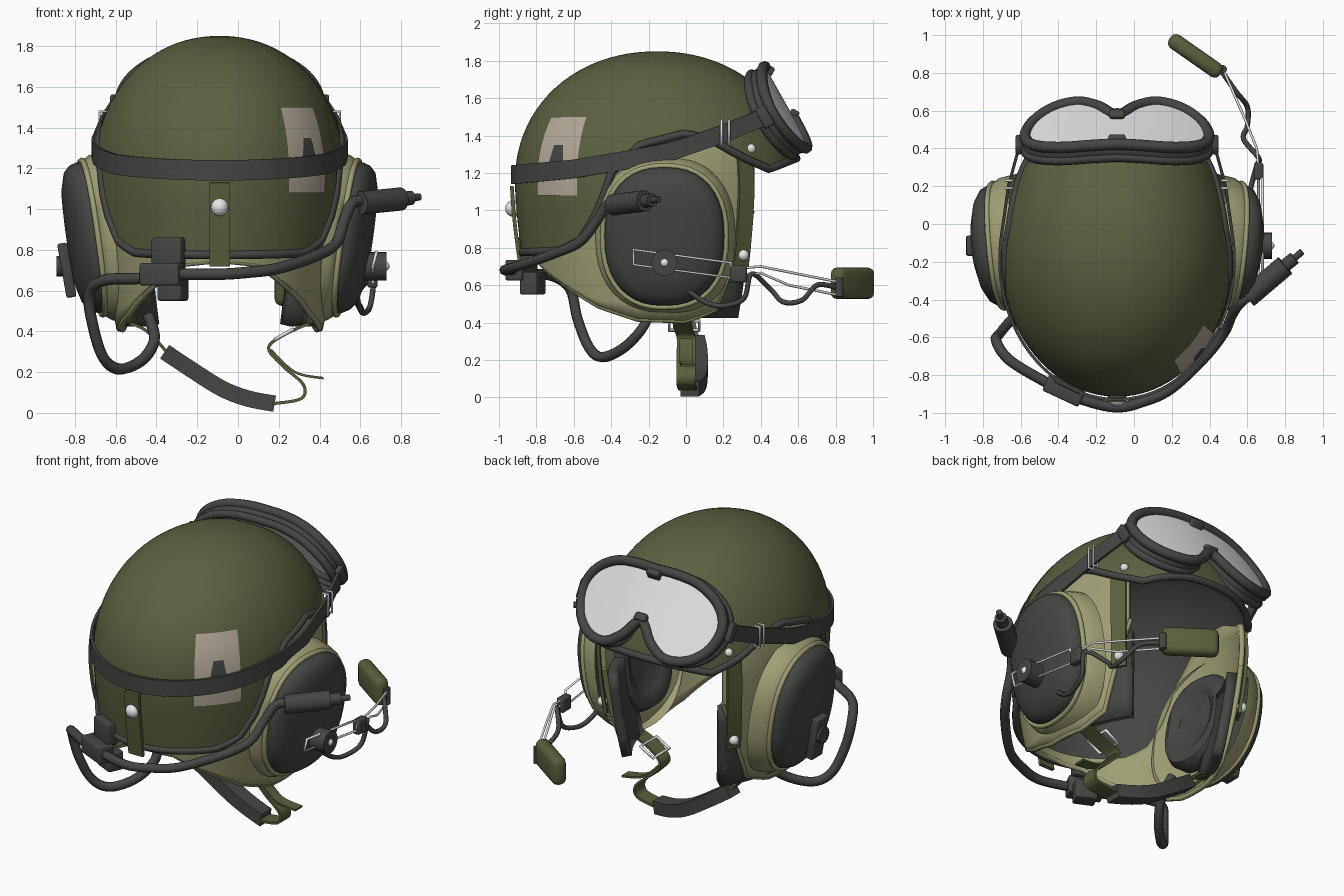
import bpy, bmesh, math
from math import sin, cos, radians, pi
from mathutils import Vector as V

if "Cube" in bpy.data.objects:
    bpy.data.objects.remove(bpy.data.objects["Cube"])

def material(name, r, g, b):
    m = bpy.data.materials.new(name)
    m.use_nodes = True
    m.diffuse_color = (r, g, b, 1)
    m.node_tree.nodes["Principled BSDF"].inputs["Base Color"].default_value = (r, g, b, 1)
    return m

OLIVE = material("olive", .107, .117, .051)
KHAKI = material("khaki", .35, .35, .18)
DARK = material("dark_rubber", .06, .06, .057)
WEB = material("webbing_green", .1, .115, .044)
LENS = material("lens_grey", .85, .85, .85)
PATCH = material("patch_tan", .46, .4, .32)
METAL = material("metal", .8, .8, .8)

CX, CY = -.09, -.155          # helmet centre

# ---------- helpers ----------
def add(name, bm, mat):
    bmesh.ops.remove_doubles(bm, verts=bm.verts, dist=1e-5)
    bmesh.ops.recalc_face_normals(bm, faces=bm.faces)
    me = bpy.data.meshes.new(name)
    bm.to_mesh(me)
    me.materials.append(mat)
    ob = bpy.data.objects.new(name, me)
    bpy.context.collection.objects.link(ob)
    return ob

def loft(name, rings, mat, closed=True, thick=0, caps=False):
    bm = bmesh.new()
    vs = [[bm.verts.new(p) for p in r] for r in rings]
    n = len(rings[0])
    for a, b in zip(vs, vs[1:]):
        for i in range(n if closed else n - 1):
            j = (i + 1) % n
            bm.faces.new((a[i], a[j], b[j], b[i]))
    if caps:
        bm.faces.new(vs[0])
        bm.faces.new(vs[-1])
    ob = add(name, bm, mat)
    if thick:
        md = ob.modifiers.new("thickness", 'SOLIDIFY')
        md.thickness, md.offset = thick, 0

def smooth(pts, n=6, closed=False):
    pts, out = [V(p) for p in pts], []
    m = len(pts)
    for i in range(m if closed else m - 1):
        q = [pts[k % m] if closed else pts[min(max(k, 0), m - 1)] for k in range(i - 1, i + 3)]
        for s in range(n):
            t = s / n
            out.append(.5 * (2 * q[1] + (q[2] - q[0]) * t + (2 * q[0] - 5 * q[1] + 4 * q[2] - q[3]) * t * t
                             + (3 * q[1] - q[0] - 3 * q[2] + q[3]) * t ** 3))
    return out if closed else out + [pts[-1]]

def tube(name, pts, r, mat, closed=False):
    cu = bpy.data.curves.new(name, 'CURVE')
    cu.dimensions, cu.bevel_depth, cu.bevel_resolution, cu.use_fill_caps = '3D', r, 2, True
    sp = cu.splines.new('POLY')
    sp.points.add(len(pts) - 1)
    for p, q in zip(sp.points, pts):
        p.co = (*q, 1)
    sp.use_cyclic_u = closed
    cu.materials.append(mat)
    ob = bpy.data.objects.new(name, cu)
    bpy.context.collection.objects.link(ob)

def ribbon(name, pts, across, w, thick, mat):
    # flat band with a rectangular section
    h, rings = V(across) * w / 2, []
    for i, p in enumerate(pts):
        n = (pts[min(i + 1, len(pts) - 1)] - pts[max(i - 1, 0)]).cross(h).normalized() * thick / 2
        rings.append([p - h - n, p + h - n, p + h + n, p - h + n])
    loft(name, rings, mat, caps=True)

def box(name, loc, size, mat, rot=(0, 0, 0), bevel=.012):
    bm = bmesh.new()
    bmesh.ops.create_cube(bm, size=1)
    bmesh.ops.scale(bm, vec=size, verts=bm.verts)
    bmesh.ops.bevel(bm, geom=bm.edges[:], offset=bevel, segments=3, profile=.5, affect='EDGES')
    ob = add(name, bm, mat)
    ob.location, ob.rotation_euler = loc, [radians(a) for a in rot]

def rod(name, a, b, r, mat):
    a, b = V(a), V(b)
    bm = bmesh.new()
    bmesh.ops.create_cone(bm, cap_ends=True, segments=20, radius1=r, radius2=r, depth=(b - a).length)
    ob = add(name, bm, mat)
    ob.location = (a + b) / 2
    ob.rotation_euler = (b - a).to_track_quat('Z', 'Y').to_euler()

def snap(name, p, r=.03):
    bm = bmesh.new()
    bmesh.ops.create_uvsphere(bm, u_segments=12, v_segments=8, radius=r)
    add(name, bm, METAL).location = p

def lerp(x, table):
    for (a, u), (b, v) in zip(table, table[1:]):
        if x <= b:
            return u + (v - u) * max(0, (x - a) / (b - a))
    return table[-1][1]

# ---------- helmet surface ----------
def dome(z):
    d = z - 1.15
    return max(0, 1 - (d / .7) ** 2.1) ** .476 if d > 0 else 1 - .2 * (-d) ** 1.5

def at(a, z, f):
    # egg plan, fuller towards the brow
    x = math.copysign(abs(sin(a)) ** (1 - .15 * max(0, cos(a))), sin(a))
    return V((CX + .62 * f * x, CY + .76 * f * cos(a), z))

def shell(a, z, k=1):
    return at(a, z, k * dome(z))

def rim(a):
    return lerp(CY + .76 * cos(a), [(-.92, .775), (-.7, .785), (-.58, .84), (-.47, 1.0), (-.4, 1.2), (-.25, 1.35),
                                    (0, 1.41), (.15, 1.38), (.3, 1.29), (.45, 1.22), (.61, 1.28)])

def liner(a, z, k=.94):
    return at(a, z, k * dome(z) - .08 * max(0, 1 - z) ** 2)

AZ = [2 * pi * i / 96 for i in range(96)]
for name, mat, k in (("helmet_shell", OLIVE, 1), ("shell_lining", DARK, .965)):
    loft(name, [[V((0, 0, 0 if k == 1 else -.03 * (1 - s / 28))) + shell(a, 1.85 - (1.85 - rim(a)) * (s / 28) ** 2, k)
                 for a in AZ] for s in range(29)], mat)
tube("shell_edge_trim", [shell(a, rim(a), .995) for a in AZ], .022, DARK, True)

# khaki liner with side flaps, open at the face
LOW = [(44, 1.0), (50, .8), (60, .47), (75, .41), (100, .42), (120, .49), (140, .61), (160, .73), (180, .75)]
LA = [44 + 4 * i for i in range(69)]
lower = lambda d: lerp(min(d, 360 - d), LOW)
loft("liner", [[liner(radians(d), lower(d) + (rim(radians(d)) + .03 - lower(d)) * s / 12) for d in LA]
               for s in range(13)], KHAKI, False, .03)
tube("liner_edge_trim", [liner(radians(d), lower(d)) for d in LA], .016, KHAKI)

# plates that follow the shell
def plate(name, a0, a1, z0, z1, k, mat, taper=0):
    mid, h = (a0 + a1) / 2, (a1 - a0) / 2
    loft(name, [[shell(radians(mid + h * (1 - taper * j / 8) * i / 5), z0 + (z1 - z0) * j / 8, k)
                 for i in range(-5, 6)] for j in range(9)], mat, False)
plate("cloth_patch", 124, 147, 1.08, 1.5, 1.009, PATCH)
plate("patch_mark", 130, 140, 1.2, 1.35, 1.015, DARK, .5)

# ---------- goggles ----------
def gog(u, v, d):
    n = d - .36 * u * u
    return V((CX + u, .54 - .49 * v + .87 * n, 1.57 + .87 * v + .49 * n))

half = [(.14, .232), (.28, .215), (.4, .155), (.47, .07), (.485, -.03), (.44, -.15), (.34, -.235), (.21, -.255), (.1, -.19)]
outline = [(0, .23)] + half + [(0, -.08)] + [(-u, v) for u, v in reversed(half)]
out = [(p.x, p.y) for p in smooth([(u, v, 0) for u, v in outline], 4, True)]
tube("goggle_frame", [gog(u, v, -.005) for u, v in out], .03, DARK, True)
tube("goggle_foam", [gog(u, v, -.085) for u, v in out], .025, DARK, True)
loft("goggle_skirt", [[gog(u, v, d) for u, v in out] for d in (0, -.06, -.1)], DARK, thick=.02)
loft("goggle_lens", [[gog(u * s / 6, .06 + (v - .06) * s / 6, -.005) for u, v in out] for s in range(7)], LENS)
box("goggle_top_vent", gog(0, .2, 0), (.09, .05, .06), DARK, (-30, 0, 0))
box("goggle_nose_vent", gog(0, -.07, 0), (.08, .05, .06), DARK, (-30, 0, 0))

# goggle strap round the shell
STRAP = [(-.92, 1.19), (-.6, 1.22), (-.25, 1.28), (-.06, 1.32), (.2, 1.41)]
def on_shell(d):
    a = radians(d)
    return shell(a, lerp(CY + .76 * cos(a), STRAP), 1.02)
ends = [[V((CX + s * .515, .42, 1.5)), V((CX + s * .575, .2, 1.41))] for s in (1, -1)]
ribbon("goggle_strap", ends[0] + [on_shell(d) for d in range(82, 279, 4)] + ends[1][::-1], (0, 0, 1), .1, .016, DARK)

# ---------- parts on both sides ----------
EY, EZ = -.115, .86
def ear(s, dx, ry, rz, n=40):
    pts = []
    for i in range(n):
        c, q = cos(2 * pi * i / n), sin(2 * pi * i / n)
        y, z = (math.copysign(abs(w) ** .85, w) * r for w, r in ((c, ry), (q, rz)))
        pts.append(V((CX + s * (dx + .14 * z + .09 * y), EY + y, EZ + z)))
    return pts

for s, side in ((1, "left"), (-1, "right")):
    loft(side + "_ear_shell", [ear(s, *r) for r in ((.5, .38, .425), (.585, .36, .405), (.615, .335, .385), (.62, .3, .35))], KHAKI)
    tube(side + "_ear_ring", ear(s, .625, .33, .378), .015, KHAKI, True)
    loft(side + "_ear_cup", [ear(s, d, .32 * a, .37 * b) for d, a, b in (
        (.6, 1, 1), (.65, 1, 1), (.685, .94, .96), (.715, .78, .87), (.738, .5, .66), (.746, .25, .4), (.748, 0, 0))], DARK)
    loft(side + "_ear_pad", [ear(s, d, .21 * a, .28 * a) for d, a in (
        (.55, 1.1), (.48, 1.1), (.44, 1), (.43, .85), (.45, .65), (.46, .6), (.46, 0))], DARK)
    loft(side + "_cheek_pad", [[liner(s * radians(d), z, .87) for d in range(42, 79, 6)]
                               for z in (.43, .55, .7, .85, .95)], DARK, False, .06)
    # flap webbing and snaps
    a = s * radians(50)
    ribbon(side + "_flap_strap", [liner(a, z, .98) for z in (1.3, 1.1, .95, .8, .7)],
           (s * -.5, .87, 0), .09, .02, WEB)
    snap(side + "_flap_snap", liner(a, .76, 1.0))
    snap(side + "_brow_snap", shell(s * radians(47), 1.33, 1.0), .025)
    # goggle hinge and wire buckle
    box(side + "_goggle_hinge", (CX + s * .52, .42, 1.5), (.035, .06, .12), DARK, (30, 0, 0))
    for dy in (-.02, .02):
        tube(side + "_strap_buckle", [V((CX + s * x, .21 + dy, z)) for x, z in
                                      ((.555, 1.35), (.59, 1.35), (.59, 1.48), (.555, 1.48))], .007, METAL, True)

# rear tab with snap
ribbon("rear_tab", [shell(pi, z, 1.022) for z in (1.13, 1.0, .9, .8, .72)], (1, 0, 0), .1, .02, WEB)
snap("rear_tab_snap", shell(pi, 1.01, 1.02), .045)

# ---------- chin strap ----------
chin = smooth([(-.36, .05, .3), (-.24, .065, .22), (-.08, .065, .12), (.05, .05, .07), (.18, .02, .045)], 5)
ribbon("chin_pad", chin, (0, 1, 0), .1, .08, DARK)
ribbon("chin_strap_right", smooth([(-.6, -.02, .46), (-.46, 0, .41), (-.35, .03, .3)]), (0, 1, 0), .09, .015, WEB)
ribbon("chin_strap_left", smooth([(.4, -.02, .46), (.24, -.02, .39), (.15, 0, .32), (.22, 0, .23), (.32, 0, .14),
                                  (.31, 0, .07), (.17, .01, .045)]), (0, 1, 0), .1, .015, WEB)
ribbon("chin_strap_end", smooth([(.16, 0, .31), (.28, 0, .2), (.42, .01, .17)]), (0, 1, 0), .07, .012, WEB)
tube("chin_buckle", [(.18, -.09, .36), (.27, -.09, .41), (.27, .07, .41), (.18, .07, .36)], .01, METAL, True)

# ---------- microphone boom ----------
rod("boom_knob", (.6, EY, .72), (.73, EY, .72), .07, DARK)
snap("boom_knob_screw", (.72, EY, .72), .024)
box("right_ear_plate", (-.84, EY, .7), (.05, .11, .27), DARK, (0, -10, 0))
rod("right_ear_knob", (-.82, EY, .72), (-.89, EY, .72), .05, DARK)
tube("boom_slide", [(.68, -.28, .79), (.68, .24, .72), (.66, .24, .64), (.66, -.28, .71)], .008, METAL, True)
box("boom_joint", (.66, .28, .66), (.05, .09, .09), DARK)
for dz in (0, -.07):
    tube("boom_wire", [(.66, .28, .69 + dz / 2), (.65, .4, .7 + dz / 2), (.59, .55, .67 + dz), (.48, .8, .62 + dz)], .007, METAL)
tube("mic_cable", smooth([(.58, 0, .58), (.6, .1, .51), (.62, .2, .49), (.65, .31, .53), (.66, .35, .66), (.58, .45, .58),
                          (.6, .52, .51), (.6, .62, .52), (.54, .7, .6), (.47, .8, .59)]), .014, DARK)
rod("mic_clamp", (.47, .82, .54), (.47, .82, .64), .022, DARK)
box("microphone", (.325, .89, .61), (.33, .085, .17), WEB, (0, 0, -35), .035)

# ---------- communication cable ----------
tube("main_cable", smooth([(.62, -.37, 1.04), (.56, -.42, 1.03), (.52, -.48, .94), (.48, -.57, .83), (.38, -.7, .77),
                           (.2, -.87, .71), (.05, -.94, .69), (-.1, -.97, .68), (-.3, -.92, .68), (-.48, -.83, .66),
                           (-.66, -.72, .65), (-.73, -.62, .58), (-.71, -.58, .42), (-.66, -.52, .27), (-.58, -.45, .215),
                           (-.47, -.34, .26), (-.41, -.24, .36), (-.44, -.18, .48)]), .028, DARK)
rod("cable_plug", (.6, -.39, 1.03), (.8, -.22, 1.05), .057, DARK)
rod("plug_neck", (.8, -.22, 1.05), (.85, -.18, 1.055), .035, DARK)
rod("plug_tip", (.85, -.18, 1.055), (.89, -.146, 1.06), .018, DARK)
box("switch_body", (-.34, -.84, .79), (.16, .07, .14), DARK, (0, 0, -25))
box("switch_clamp", (-.37, -.88, .68), (.21, .1, .11), DARK, (0, 0, -25))
box("switch_foot", (-.32, -.82, .61), (.13, .1, .12), DARK, (0, 0, -25))

# smooth shading with sharp edges kept
bpy.ops.object.select_all(action='DESELECT')
for ob in bpy.context.scene.objects:
    if ob.type == 'MESH':
        ob.select_set(True)
        bpy.context.view_layer.objects.active = ob
bpy.ops.object.shade_smooth_by_angle(angle=radians(40))
